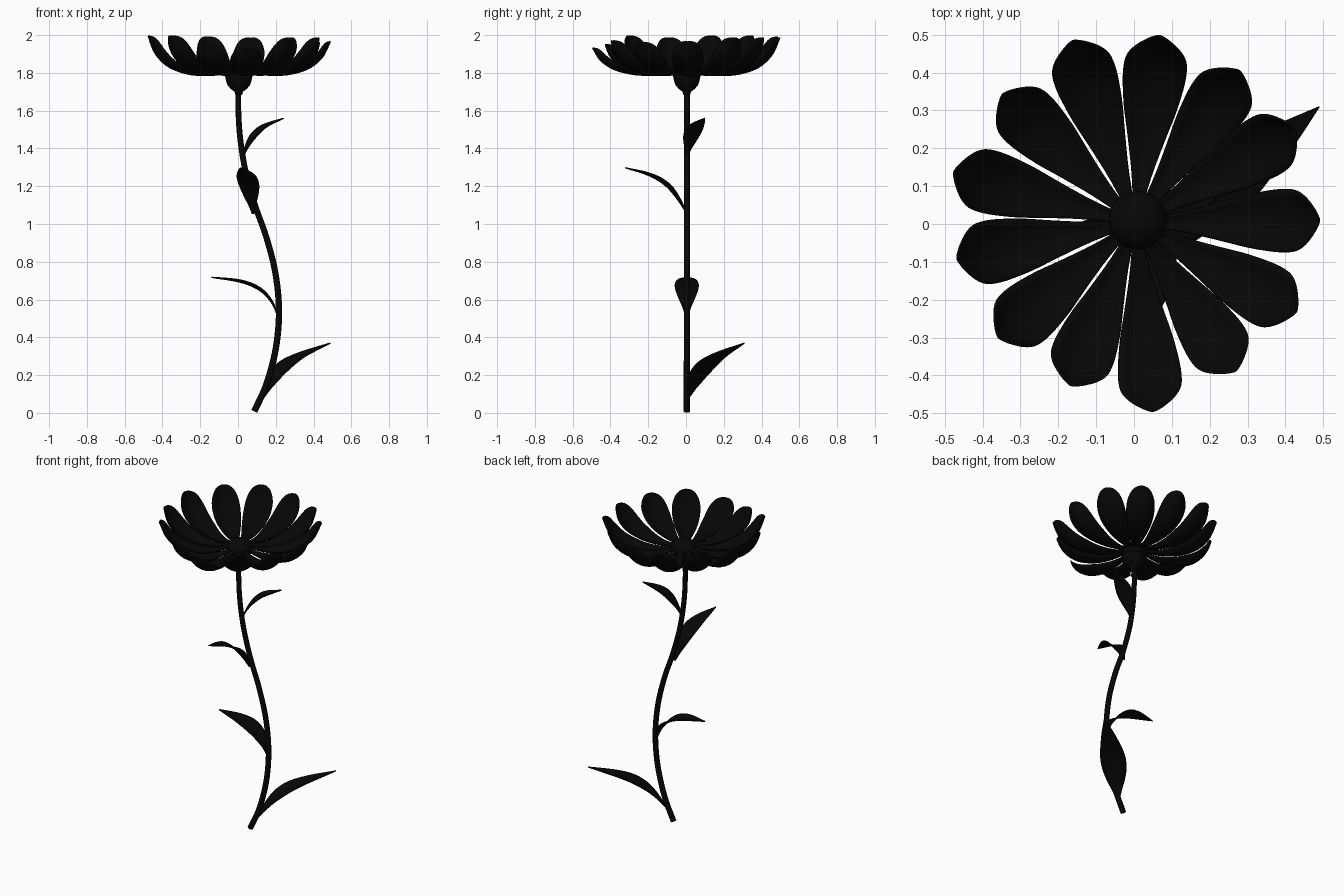
import bpy, bmesh
from math import cos, sin, radians, tau
from mathutils import Vector

if "Cube" in bpy.data.objects:
    bpy.data.objects.remove(bpy.data.objects["Cube"])

black = bpy.data.materials.new("matte_black")
black.diffuse_color = (0.002, 0.002, 0.002, 1)
black.use_nodes = True
black.node_tree.nodes["Principled BSDF"].inputs["Base Color"].default_value = black.diffuse_color


def spline(vals, t):
    """Catmull-Rom interpolation through evenly spaced values, t in 0..1."""
    n = len(vals) - 1
    i = min(int(t * n), n - 1)
    f = t * n - i
    b, c = vals[i], vals[i + 1]
    a = vals[i - 1] if i > 0 else b * 2 - c
    d = vals[i + 2] if i + 2 <= n else c * 2 - b
    return b + (c - a) * (f / 2) + (a * 2 - b * 5 + c * 4 - d) * (f * f / 2) \
        + (b * 3 - a - c * 3 + d) * (f ** 3 / 2)


def finish(name, bm):
    bmesh.ops.remove_doubles(bm, verts=bm.verts, dist=1e-5)
    bmesh.ops.recalc_face_normals(bm, faces=bm.faces)
    for f in bm.faces:
        f.smooth = True
    me = bpy.data.meshes.new(name)
    bm.to_mesh(me)
    bm.free()
    me.materials.append(black)
    ob = bpy.data.objects.new(name, me)
    bpy.context.collection.objects.link(ob)
    return ob


def blade(name, base, azimuth, path, widths, cup, thick, blunt=False, rows=28, cols=8):
    """Cupped strip following (reach, height) points, with half-widths along it."""
    a = radians(azimuth)
    out, side = Vector((cos(a), sin(a), 0)), Vector((-sin(a), cos(a), 0))
    pts = [base + out * r + Vector((0, 0, z)) for r, z in path]
    bm = bmesh.new()
    grid = []
    for i in range(rows + 1):
        t = 1 - (1 - i / rows) ** 2        # denser rows near the tip
        p = spline(pts, t)
        tan = spline(pts, min(t + .01, 1)) - spline(pts, max(t - .01, 0))
        nor = tan.cross(side).normalized()
        if nor.z < 0:
            nor.negate()
        w = spline(widths, t)
        if blunt:                          # rounded end
            w *= (1 - t ** 11) ** .45
        w = max(w, .0005)
        grid.append([bm.verts.new(p + side * (w * u) + nor * (cup * w * u * u))
                     for u in (2 * j / cols - 1 for j in range(cols + 1))])
    for r0, r1 in zip(grid, grid[1:]):
        for j in range(cols):
            bm.faces.new((r0[j], r0[j + 1], r1[j + 1], r1[j]))
    ob = finish(name, bm)
    m = ob.modifiers.new("thickness", 'SOLIDIFY')
    m.thickness, m.offset = thick, 0
    return ob


def lathe(name, centre, profile, segs=32):
    """Revolve (radius, height) points around a vertical axis."""
    bm = bmesh.new()
    rings = [[bm.verts.new((centre[0] + r * cos(tau * k / segs),
                            centre[1] + r * sin(tau * k / segs), z))
              for k in range(segs)] for r, z in profile]
    for r0, r1 in zip(rings, rings[1:]):
        for k in range(segs):
            n = (k + 1) % segs
            bm.faces.new((r0[k], r0[n], r1[n], r1[k]))
    return finish(name, bm)


# Stem: round tube swept along an S-shaped path
path = [(.086, .008), (.15, .15), (.2, .34), (.217, .54), (.198, .74), (.15, .93),
        (.09, 1.1), (.04, 1.28), (.012, 1.45), (.002, 1.6), (.003, 1.74)]
cu = bpy.data.curves.new("stem", 'CURVE')
cu.dimensions = '3D'
cu.bevel_depth, cu.bevel_resolution, cu.use_fill_caps = .0165, 4, True
pv = [Vector((x, .005, z)) for x, z in path]
sp = cu.splines.new('POLY')
N = 60
sp.points.add(N)
for i, p in enumerate(sp.points):
    p.co = (*spline(pv, i / N), 1)
    p.radius = 1.05 - .15 * i / N
sp.use_smooth = True
cu.materials.append(black)
stem = bpy.data.objects.new("stem", cu)
bpy.context.collection.objects.link(stem)

# Cup under the petals and domed flower centre
lathe("flower_cup", (.004, .004), [(0, 1.68), (.018, 1.683), (.022, 1.70), (.042, 1.715),
      (.06, 1.735), (.069, 1.765), (.076, 1.80), (.06, 1.812), (0, 1.815)])
lathe("flower_centre", (.01, .01),
      [(.077 * cos(radians(d)), 1.81 + .058 * sin(radians(d))) for d in range(-90, 91, 10)])

# Thirteen petals with slightly different angle, reach and tip height
angle = [.7, 30.5, 55.6, 82.7, 109, 136, 164.5, 191.5, 220, 248.3, 275.3, 304, 331]
reach = [.485, .488, .485, .497, .507, .487, .497, .48, .472, .462, .50, .472, .485]
tip = [1.965, 1.985, 1.985, 1.985, 1.99, 1.995, 1.995, 1.985, 1.995, 1.95, 1.93, 1.97, 1.96]
shape = [(.08, .17), (.27, .03), (.46, .0), (.63, .07), (.79, .24), (.92, .56), (1, 1)]
petal_w = [.01, .027, .049, .069, .081, .085, .082]
for i in range(13):
    pts = [(reach[i] * r, 1.787 + (tip[i] - 1.787) * h) for r, h in shape]
    blade(f"petal_{i + 1}", Vector((.004, .004, 0)), angle[i], pts,
          petal_w, .42, .006, blunt=True)

# Four arching leaves: base, azimuth, (reach, height) path, half-width
leaves = [
    ((.125, .004, .07), 40, [(0, 0), (.06, .075), (.14, .15), (.26, .22), (.475, .30)], .075),
    ((.212, .004, .51), 180, [(0, 0), (.035, .075), (.10, .14), (.20, .182), (.352, .208)], .063),
    ((.08, .004, 1.055), 258, [(0, 0), (.045, .07), (.11, .145), (.20, .20), (.333, .243)], .056),
    ((.028, .004, 1.36), 24, [(0, 0), (.03, .055), (.075, .11), (.135, .157), (.235, .20)], .05),
]
leaf_w = [.1, .36, .72, .97, .95, .6, .0]
for i, (base, az, pts, w) in enumerate(leaves):
    blade(f"leaf_{i + 1}", Vector(base), az, pts, [w * k for k in leaf_w], .22, .007)
